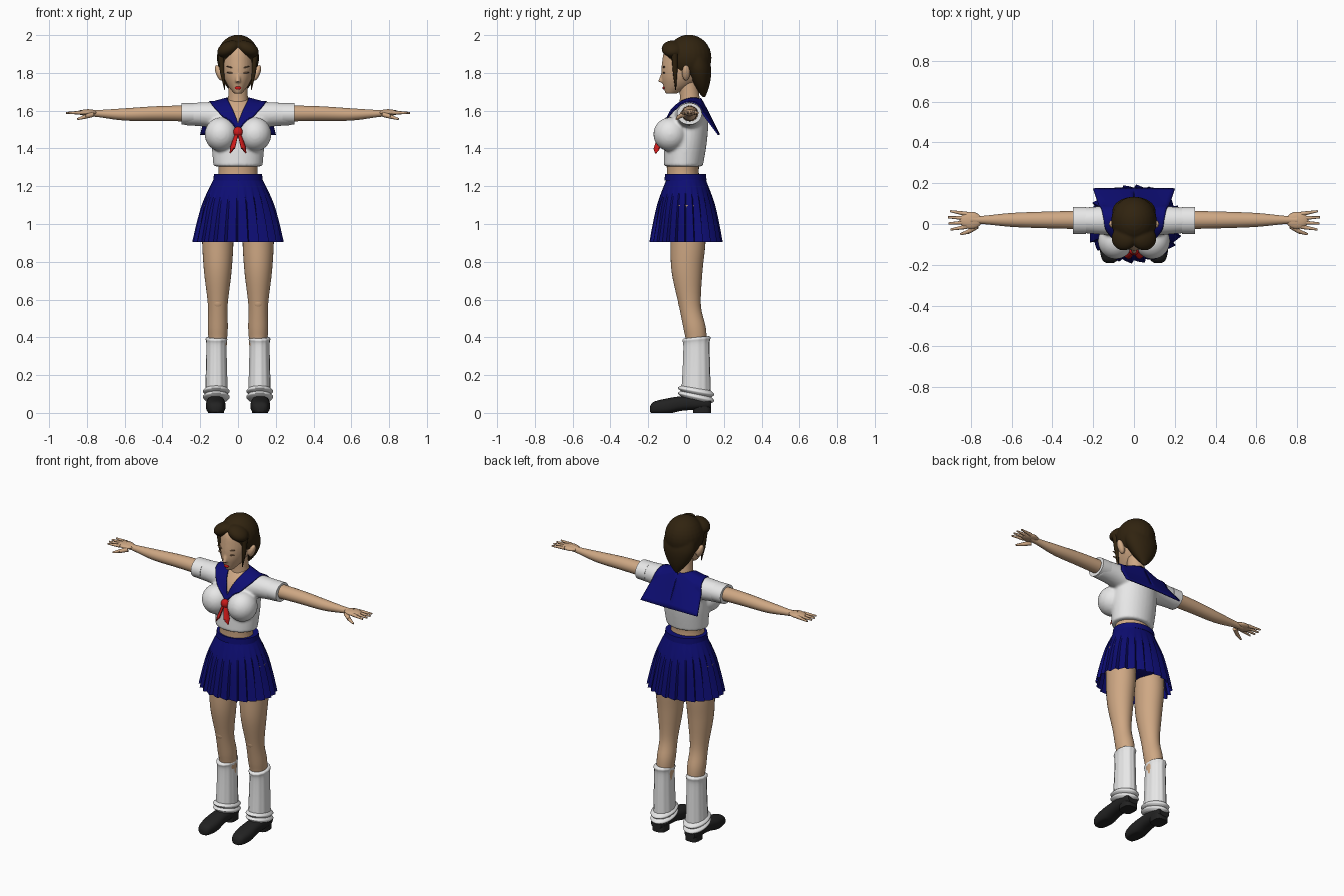
import bpy, bmesh, math
from mathutils import Vector, Matrix

default_cube = bpy.data.objects.get("Cube")
if default_cube:
    bpy.data.objects.remove(default_cube)


def material(name, red, green, blue):
    mat = bpy.data.materials.new(name)
    mat.use_nodes = True
    mat.diffuse_color = (red, green, blue, 1)
    shader = next(node for node in mat.node_tree.nodes if node.type == 'BSDF_PRINCIPLED')
    shader.inputs["Base Color"].default_value = mat.diffuse_color
    shader.inputs["Roughness"].default_value = .8
    return mat


SKIN = material("skin", .62, .39, .23)
WHITE = material("white cloth", .82, .82, .82)
NAVY = material("navy cloth", .004, .004, .17)
RED = material("red", .62, .01, .01)
HAIR = material("dark brown hair", .03, .017, .005)
BLACK = material("black leather", .016, .016, .016)
LASH = material("soft brown", .3, .17, .09)


def spline(points, steps):
    """Catmull-Rom curve through tuples of any length."""
    curve = []
    for i in range(len(points) - 1):
        before, after = points[max(i - 1, 0)], points[min(i + 2, len(points) - 1)]
        for k in range(steps):
            t = k / steps
            curve.append([b + t / 2 * (c - a + t * (2*a - 5*b + 4*c - d + t * (3*(b - c) + d - a)))
                          for a, b, c, d in zip(before, points[i], points[i + 1], after)])
    return curve + [list(points[-1])]


def loft(bm, axis, sections, ratio, at=0, side=1, count=32, steps=5, power=2, caps=True, wave=None):
    """Each section is (position on axis, second centre coordinate, radius); at is the first one."""
    loops = []
    for along, centre, radius in spline(sections, steps):
        loop = []
        for i in range(count):
            angle = math.tau * i / count
            size = radius * wave(i / count, along) if wave else radius
            c, s = math.cos(angle), math.sin(angle)
            p = at + size * math.copysign(abs(c) ** (2 / power), c)
            q = centre + size * ratio * math.copysign(abs(s) ** (2 / power), s)
            x, y, z = {'x': (along, p, q), 'y': (p, along, q), 'z': (p, q, along)}[axis]
            loop.append(bm.verts.new((x * side, y, z)))
        loops.append(loop)
    for low, high in zip(loops, loops[1:]):
        for i in range(count):
            bm.faces.new((low[i - 1], low[i], high[i], high[i - 1]))
    if caps:
        bm.faces.new(loops[0])
        bm.faces.new(loops[-1])


def ball(bm, centre, radii, turn=0):
    place = Matrix.Translation(centre) @ Matrix.Rotation(turn, 4, 'Y') @ Matrix.Diagonal((*radii, 1))
    bmesh.ops.create_uvsphere(bm, u_segments=24, v_segments=16, radius=1, matrix=place)


def rod(bm, start, end, start_radius, end_radius, flatness=1):
    """Tapered rod between two points, flattened front to back."""
    start, end = Vector(start), Vector(end)
    way = end - start
    place = Matrix.Translation((start + end) / 2) @ way.to_track_quat('Z', 'Y').to_matrix().to_4x4()
    bmesh.ops.create_cone(bm, cap_ends=True, segments=12, radius1=start_radius, radius2=end_radius,
                          depth=way.length, matrix=place @ Matrix.Diagonal((1, flatness, 1, 1)))


def finish(bm, name, mat, mirror=False, voxel=0, angle=50, thickness=0, wrap=None):
    bmesh.ops.recalc_face_normals(bm, faces=bm.faces)
    mesh = bpy.data.meshes.new(name)
    bm.to_mesh(mesh)
    bm.free()
    mesh.materials.append(mat)
    part = bpy.data.objects.new(name, mesh)
    bpy.context.collection.objects.link(part)
    bpy.ops.object.select_all(action='DESELECT')
    part.select_set(True)
    bpy.context.view_layer.objects.active = part
    bpy.ops.object.shade_smooth_by_angle(angle=math.radians(angle))
    if mirror:
        part.modifiers.new("mirror", 'MIRROR')
    if wrap:
        cling = part.modifiers.new("cling", 'SHRINKWRAP')
        cling.target, cling.wrap_mode, cling.offset = wrap, 'OUTSIDE', .007
    if thickness:
        part.modifiers.new("thickness", 'SOLIDIFY').thickness = thickness
    if voxel:
        blend = part.modifiers.new("blend", 'REMESH')
        blend.mode, blend.voxel_size, blend.use_smooth_shade = 'VOXEL', voxel, True
        soften = part.modifiers.new("soften", 'SMOOTH')
        soften.factor, soften.iterations = .5, 6
        graph = bpy.context.evaluated_depsgraph_get()
        part.data = bpy.data.meshes.new_from_object(part.evaluated_get(graph))
        part.modifiers.clear()
    return part


# Head with nose and ears
bm = bmesh.new()
loft(bm, 'z', [(1.69, -.08, .02), (1.73, -.045, .052), (1.78, -.02, .076), (1.85, 0, .088),
               (1.93, 0, .075), (1.97, 0, .03)], ratio=1.45)
rod(bm, (0, -.12, 1.81), (0, -.134, 1.75), .006, .015)
for side in (1, -1):
    ball(bm, (side * .1, 0, 1.8), (.018, .022, .045), side * .35)
finish(bm, "head", SKIN, voxel=.005)

bm = bmesh.new()
loft(bm, 'z', [(1.58, .025, .07), (1.66, .02, .053), (1.78, .01, .048)], ratio=1)
finish(bm, "neck", SKIN)

# Facial details
bm = bmesh.new()
ball(bm, (.038, -.117, 1.8), (.021, .006, .004), -.12)
ball(bm, (.04, -.117, 1.83), (.024, .006, .003), -.25)
finish(bm, "eyes_and_brows", LASH, mirror=True)
bm = bmesh.new()
ball(bm, (0, -.117, 1.72), (.017, .007, .009))
finish(bm, "lips", RED)

# Hair: rounded crown, tapering back, two front swoops and thin side locks
bm = bmesh.new()
ball(bm, (0, .015, 1.88), (.112, .12, .122))
loft(bm, 'z', [(1.67, .095, .01), (1.74, .08, .07), (1.82, .065, .105), (1.9, .05, .1)], ratio=.65)
for side in (1, -1):
    ball(bm, (side * .05, -.07, 1.927), (.064, .06, .04), side * .45)
finish(bm, "hair", HAIR, voxel=.006)
bm = bmesh.new()
rod(bm, (.09, -.06, 1.9), (.083, -.058, 1.8), .018, .012)
rod(bm, (.083, -.058, 1.8), (.07, -.055, 1.71), .012, .002)
finish(bm, "side_locks", HAIR, mirror=True)

# Blouse with bust and sleeves blended, bare skin inside the neckline
bm = bmesh.new()
loft(bm, 'z', [(1.305, -.015, .13), (1.45, 0, .14), (1.58, .015, .125), (1.66, .025, .06)], ratio=.8)
for side in (1, -1):
    ball(bm, (side * .09, -.083, 1.475), (.087, .09, .09))
    loft(bm, 'x', [(.07, 1.57, .08), (.18, 1.58, .068), (.29, 1.58, .06)], ratio=.95, at=.018, side=side)
blouse = finish(bm, "blouse", WHITE, voxel=.008)
blouse.data.materials.append(SKIN)
for face in blouse.data.polygons:
    spot = face.center
    if spot.y < .02 and abs(spot.x) < (spot.z - 1.52) / 2:
        face.material_index = 1

bm = bmesh.new()
loft(bm, 'x', [(.235, 1.583, .066), (.3, 1.583, .066)], ratio=.87, at=.018, steps=1)
finish(bm, "sleeve_cuffs", WHITE, mirror=True)

# Sailor collar: strips between inner and outer edge, from the front tip to the back flap
bm = bmesh.new()
inner_edge = [(0, -.11, 1.535), (.025, -.085, 1.6), (.05, -.03, 1.65), (.058, .03, 1.67),
              (.03, .07, 1.665), (0, .09, 1.65), (0, .18, 1.475)]
outer_edge = [(0, -.125, 1.5), (.075, -.1, 1.565), (.135, -.035, 1.63), (.15, .03, 1.645),
              (.16, .07, 1.615), (.175, .1, 1.575), (.2, .175, 1.475)]
rows = [[bm.verts.new(Vector(inner).lerp(Vector(outer), k / 8)) for k in range(9)]
        for inner, outer in zip(spline(inner_edge, 5), spline(outer_edge, 5))]
for row, following in zip(rows, rows[1:]):
    for k in range(8):
        bm.faces.new((row[k], row[k + 1], following[k + 1], following[k]))
finish(bm, "sailor_collar", NAVY, mirror=True, wrap=blouse, thickness=.008)

# Neckerchief
bm = bmesh.new()
ball(bm, (0, -.13, 1.487), (.025, .022, .028))
finish(bm, "scarf_knot", RED)
bm = bmesh.new()
rod(bm, (.006, -.135, 1.48), (.03, -.155, 1.4), .012, .019, flatness=.5)
rod(bm, (.03, -.155, 1.4), (.043, -.16, 1.375), .019, .004, flatness=.5)
finish(bm, "scarf_tails", RED, mirror=True)

# Arms, palms, fingers and thumbs
bm = bmesh.new()
loft(bm, 'x', [(.2, 1.585, .046), (.42, 1.585, .041), (.6, 1.58, .034), (.74, 1.585, .02),
               (.8, 1.59, .02)], ratio=.95, at=.02)
ball(bm, (.8, .018, 1.59), (.055, .042, .016))
for finger in range(4):
    spread = 1.5 - finger
    reach = .915 - abs(spread - .1) * .01
    rod(bm, (.82, .018 + spread * .021, 1.59), (reach, .018 + spread * .03, 1.588), .011, .005)
rod(bm, (.77, -.01, 1.58), (.81, -.037, 1.568), .014, .011)
rod(bm, (.81, -.037, 1.568), (.85, -.05, 1.555), .011, .005)
finish(bm, "arms", SKIN, mirror=True)

# Waist and briefs
bm = bmesh.new()
loft(bm, 'z', [(1.18, -.01, .12), (1.27, -.017, .103), (1.36, -.015, .11)], ratio=.82)
finish(bm, "waist", SKIN)
bm = bmesh.new()
loft(bm, 'z', [(.96, .01, .08), (.98, .01, .14), (1.06, .01, .17), (1.2, 0, .125)], ratio=.72)
finish(bm, "briefs", NAVY)


# Pleated skirt and waistband
def pleats(turn, height):
    depth = min(1, max(0, (1.23 - height) * 4))
    return 1 + depth * ((turn * 24) % 1 - .6) / 10


bm = bmesh.new()
loft(bm, 'z', [(.905, 0, .237), (1.1, 0, .19), (1.235, 0, .13)], ratio=.8, count=144, steps=8,
     caps=False, wave=pleats)
finish(bm, "pleated_skirt", NAVY, angle=30)
bm = bmesh.new()
loft(bm, 'z', [(1.23, -.003, .131), (1.265, -.003, .127)], ratio=.85, steps=1, count=48)
finish(bm, "waistband", NAVY)

# Legs with kneecaps
bm = bmesh.new()
loft(bm, 'z', [(.08, .06, .04), (.35, .055, .047), (.45, .045, .053), (.57, .02, .052),
               (.75, .005, .073), (.92, .01, .083), (1.1, 0, .08)], ratio=1.12, at=.107)
ball(bm, (.107, -.012, .585), (.034, .03, .04))
finish(bm, "legs", SKIN, mirror=True)


# Loose ribbed socks with two folded cuffs, hem sloping down to the heel
def ribs(turn, height):
    return 1 + math.sin(turn * 12 * math.tau) / 70


bm = bmesh.new()
loft(bm, 'z', [(.4, .055, .05), (.39, .055, .057), (.36, .055, .053), (.25, .055, .055), (.08, .053, .06)],
     ratio=1.3, at=.114, count=72, wave=ribs)
for height in (.115, .085):
    loft(bm, 'z', [(height + .016, .053, .058), (height, .053, .071), (height - .016, .053, .058)],
         ratio=1.36, at=.115, count=48)
for vert in bm.verts:
    vert.co.z += (vert.co.y - .05) * (vert.co.z - .3)
finish(bm, "loose_socks", WHITE, mirror=True)

# Shoes with heels
bm = bmesh.new()
loft(bm, 'y', [(-.19, .02, .02), (-.17, .027, .04), (-.1, .035, .052), (-.02, .05, .048),
               (.1, .055, .046), (.133, .05, .035)], ratio=.8, at=.118, power=2.5)
loft(bm, 'z', [(0, .085, .043), (.04, .085, .043)], ratio=1.1, at=.116, steps=1, power=3)
for vert in bm.verts:
    vert.co.z = max(0, vert.co.z)
finish(bm, "shoes", BLACK, mirror=True)
